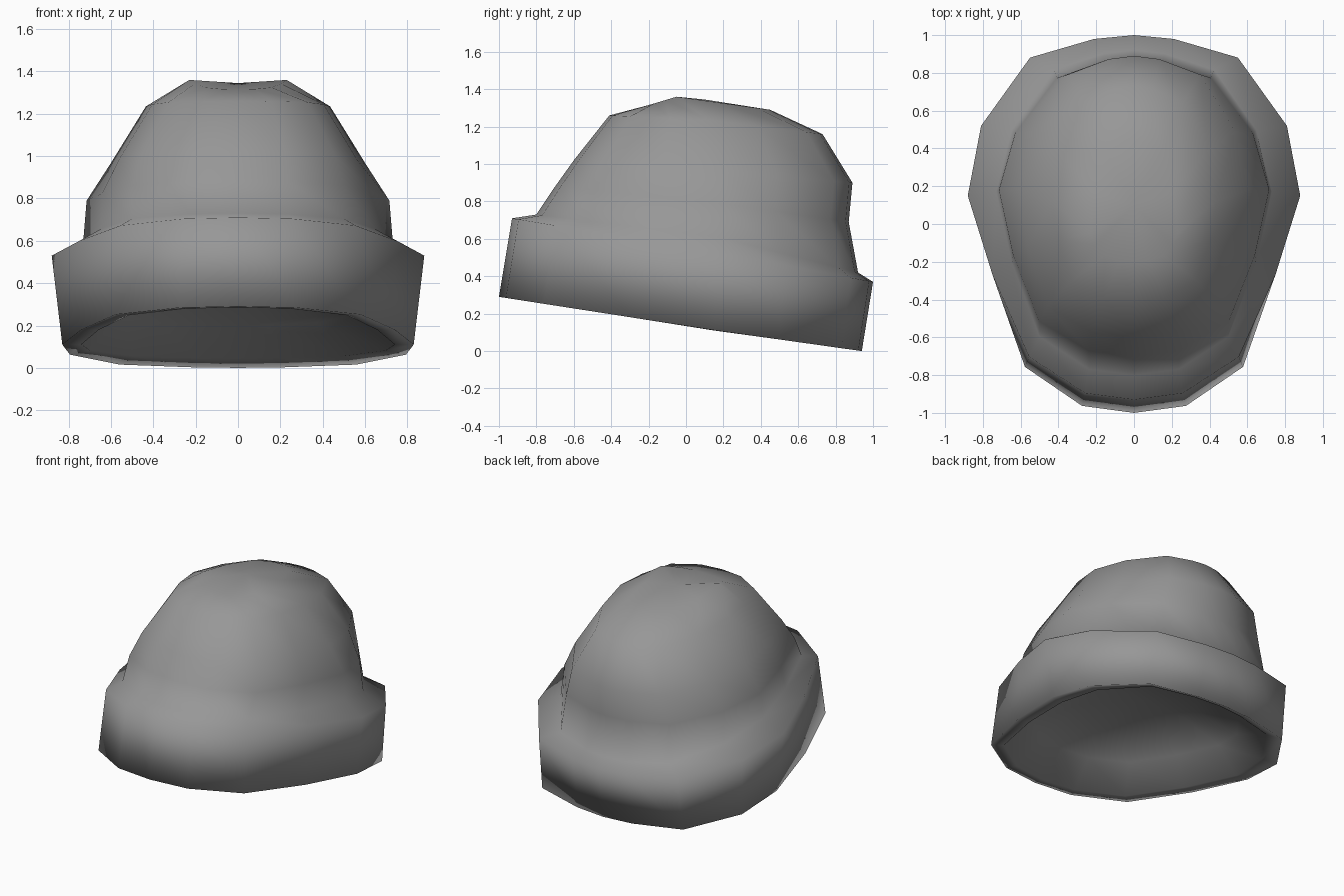
import bpy
import bmesh

cube = bpy.data.objects.get("Cube")
if cube:
    bpy.data.objects.remove(cube, do_unlink=True)

# One flat wool colour
wool = bpy.data.materials.new("grey wool")
wool.use_nodes = True
colour = (0.31, 0.31, 0.31, 1)
wool.diffuse_color = colour
bsdf = wool.node_tree.nodes["Principled BSDF"]
bsdf.inputs["Base Color"].default_value = colour
bsdf.inputs["Roughness"].default_value = 0.9

# Egg-shaped half outline, back to front: (width factor, lengthwise factor)
HALF = [(0, 1), (.24, .976), (.625, .86), (.92, .435), (1, 0),
        (.885, -.39), (.685, -.79), (.325, -.968), (0, -1)]
OUTLINE = HALF + [(-u, t) for u, t in HALF[-2:0:-1]]


def ring(bm, half, front, side, back, full_front=0, full_back=0):
    """Egg-shaped ring; front, side and back are (y, z) pairs.
    The full values widen or narrow the diagonals of each end."""
    verts = []
    for u, t in OUTLINE:
        end, full = (back, full_back) if t > 0 else (front, full_front)
        y, z = (s + abs(t) * (e - s) for s, e in zip(side, end))
        verts.append(bm.verts.new((u * half * (1 + full * abs(t)), y, z)))
    return verts


def bridge(bm, a, b):
    n = len(a)
    for i in range(n):
        j = (i + 1) % n
        bm.faces.new((a[i], a[j], b[j], b[i]))


def cap(bm, loop, point):
    pole = bm.verts.new(point)
    for i in range(len(loop)):
        bm.faces.new((loop[i], loop[(i + 1) % len(loop)], pole))


# Rings from the shallow lining, down around the cuff and up over the crown:
# half width, front, side, back, fullness of front and back
RINGS = [
    # lining
    (.34, (-.38, .48), (.10, .42), (.45, .36)),
    (.60, (-.72, .42), (.14, .29), (.69, .20)),
    # turned-up cuff
    (.74, (-.93, .285), (.15, .11), (.86, .045), .02, .06),
    (.83, (-1.0, .29), (.16, .11), (.94, .0), .02, .09),
    (.88, (-.93, .71), (.15, .53), (1.0, .37), -.1, 0),
    # crown
    (.73, (-.80, .73), (.17, .61), (.92, .42), 0, -.08),
    (.715, (-.70, .88), (.18, .79), (.87, .69), .03, -.1),
    (.605, (-.60, 1.02), (.18, .96), (.89, .90), .13, -.08),
    (.435, (-.41, 1.26), (.12, 1.235), (.73, 1.16), .13, -.05),
    (.23, (-.2, 1.315), (-.05, 1.36), (.45, 1.29)),
]

bm = bmesh.new()
loops = [ring(bm, *r) for r in RINGS]
for lower, upper in zip(loops, loops[1:]):
    bridge(bm, lower, upper)
cap(bm, loops[0], (0, .05, .46))
cap(bm, loops[-1], (0, .1, 1.345))
bmesh.ops.recalc_face_normals(bm, faces=bm.faces)
for f in bm.faces:
    f.smooth = True

mesh = bpy.data.meshes.new("knit_hat")
bm.to_mesh(mesh)
bm.free()
mesh.materials.append(wool)
hat = bpy.data.objects.new("knit_hat", mesh)
bpy.context.collection.objects.link(hat)
